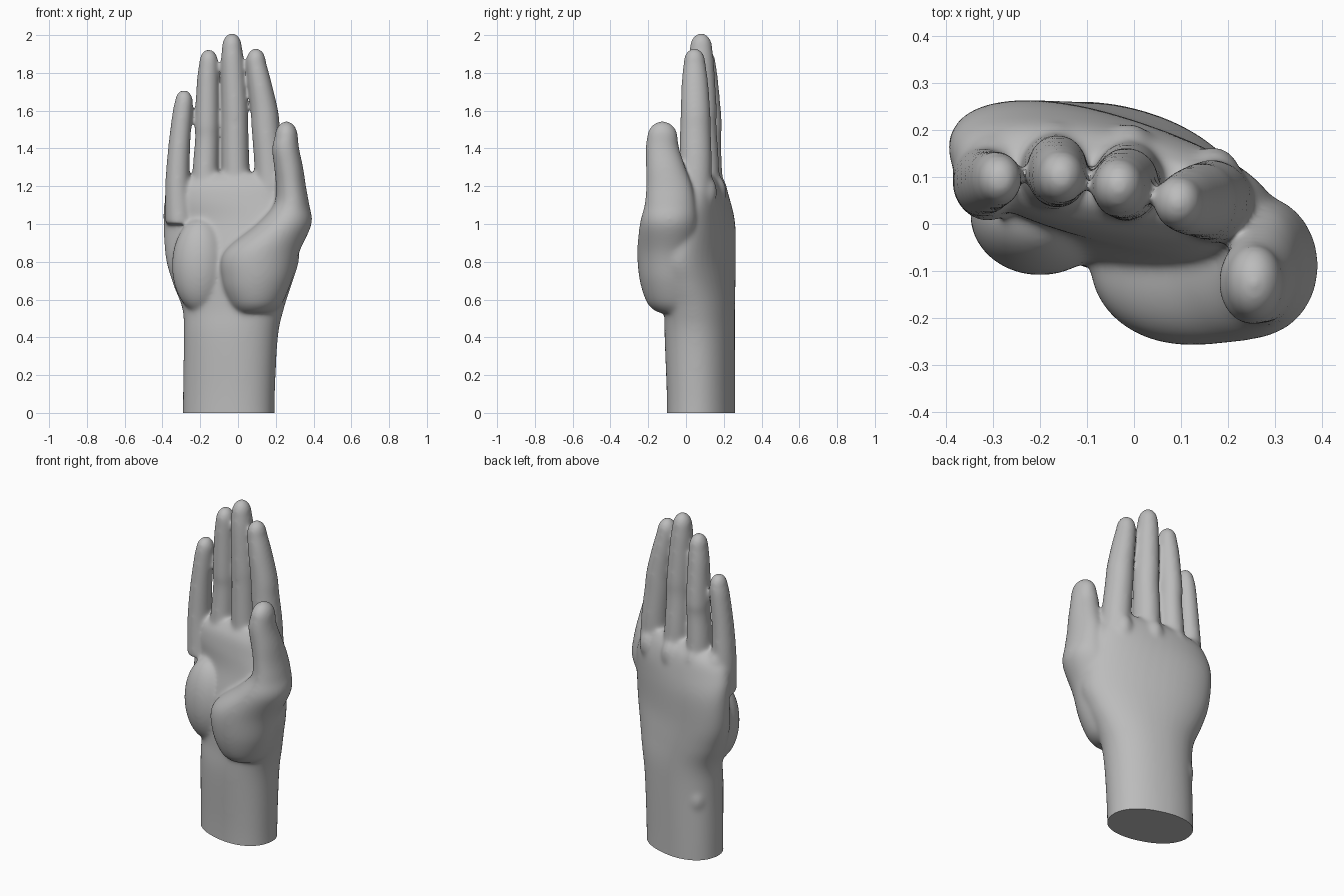
import bpy, bmesh
from math import cos, sin, pi, radians, copysign
from mathutils import Matrix, Vector

cube = bpy.data.objects.get("Cube")
if cube:
    bpy.data.objects.remove(cube, do_unlink=True)

skin = bpy.data.materials.new("plain grey")
skin.use_nodes = True
grey = (0.5, 0.5, 0.5, 1)
skin.diffuse_color = grey
skin.node_tree.nodes["Principled BSDF"].inputs["Base Color"].default_value = grey

bm = bmesh.new()
SIDES = 40


def blend(a, b, c, d, t):
    """Smooth curve through b and c."""
    return [q + 0.5 * t * (r - p + t * (2 * p - 5 * q + 4 * r - s + t * (3 * (q - r) + s - p)))
            for p, q, r, s in zip(a, b, c, d)]


def loft(stations, power=2.0, steps=6):
    """Closed skin through level ovals: z, x, y, half width, front depth, back depth, turn."""
    n = len(stations)
    rows = []
    for i in range(n - 1):
        quad = [stations[max(0, min(n - 1, i + k))] for k in (-1, 0, 1, 2)]
        rows += [blend(*quad, s / steps) for s in range(steps)]
    rows.append(stations[-1])
    rings = []
    for z, x, y, w, front, back, turn in rows:
        ring = []
        for k in range(SIDES):
            a = 2 * pi * k / SIDES
            u = w * copysign(abs(cos(a)) ** (2 / power), cos(a))
            v = (back if sin(a) > 0 else front) * copysign(abs(sin(a)) ** (2 / power), sin(a))
            c, s = cos(radians(turn)), sin(radians(turn))
            ring.append(bm.verts.new((x + u * c - v * s, y + u * s + v * c, z)))
        rings.append(ring)
    for lo, hi in zip(rings, rings[1:]):
        for k in range(SIDES):
            j = (k + 1) % SIDES
            bm.faces.new((lo[k], lo[j], hi[j], hi[k]))
    bm.faces.new(rings[0][::-1])
    bm.faces.new(rings[-1])


def mound(centre, radii):
    m = Matrix.Translation(centre) @ Matrix.Diagonal(Vector(radii)).to_4x4()
    bmesh.ops.create_uvsphere(bm, u_segments=32, v_segments=20, radius=1, matrix=m)


def digit(stations, tip):
    """Round finger from z, x, y, half width, half depth, with a domed tip."""
    loft([(z, x, y, w, d, d, 0) for z, x, y, w, d in stations])
    z, x, y, w, d = stations[-1]
    mound((x, y, z), (w, d, tip))


# Wrist and palm
loft([(-0.10, -0.05, 0.08, 0.246, 0.172, 0.172, -15),
      (0.10, -0.048, 0.079, 0.246, 0.172, 0.172, -15),
      (0.40, -0.038, 0.073, 0.252, 0.177, 0.177, -15),
      (0.55, -0.026, 0.07, 0.274, 0.17, 0.175, -17),
      (0.68, -0.03, 0.06, 0.325, 0.16, 0.175, -19),
      (0.82, -0.03, 0.055, 0.37, 0.15, 0.168, -20),
      (1.00, -0.04, 0.08, 0.368, 0.13, 0.145, -17),
      (1.12, -0.05, 0.09, 0.345, 0.125, 0.125, -12),
      (1.21, -0.045, 0.085, 0.30, 0.10, 0.105, -10),
      (1.27, 0.01, 0.08, 0.20, 0.06, 0.06, -8)], power=2.2)

# Heel of the palm and wrist bone
mound((-0.2, 0.02, 0.78), (0.15, 0.13, 0.25))
mound((-0.2, 0.18, 0.35), (0.06, 0.06, 0.09))

# Thumb with its fleshy base
digit([(0.53, 0.09, -0.04, 0.10, 0.11),
       (0.58, 0.095, -0.06, 0.14, 0.145),
       (0.70, 0.10, -0.08, 0.185, 0.165),
       (0.85, 0.125, -0.09, 0.20, 0.168),
       (1.00, 0.245, -0.09, 0.145, 0.155),
       (1.10, 0.283, -0.085, 0.095, 0.135),
       (1.20, 0.28, -0.09, 0.08, 0.122),
       (1.30, 0.268, -0.108, 0.077, 0.105),
       (1.40, 0.252, -0.125, 0.072, 0.09),
       (1.46, 0.256, -0.125, 0.062, 0.082)], 0.085)

# Fingers
digit([(1.00, -0.31, 0.09, 0.075, 0.085),
       (1.20, -0.32, 0.09, 0.066, 0.076),
       (1.40, -0.312, 0.09, 0.059, 0.068),
       (1.60, -0.293, 0.095, 0.053, 0.061),
       (1.65, -0.286, 0.095, 0.048, 0.055)], 0.062)
digit([(1.00, -0.17, 0.10, 0.08, 0.09),
       (1.25, -0.172, 0.11, 0.071, 0.083),
       (1.45, -0.164, 0.112, 0.064, 0.074),
       (1.53, -0.163, 0.112, 0.066, 0.079),
       (1.75, -0.16, 0.105, 0.059, 0.067),
       (1.855, -0.155, 0.10, 0.051, 0.058)], 0.072)
digit([(1.00, 0.00, 0.09, 0.08, 0.09),
       (1.30, -0.012, 0.09, 0.074, 0.086),
       (1.52, -0.015, 0.085, 0.07, 0.077),
       (1.62, -0.017, 0.085, 0.07, 0.078),
       (1.85, -0.028, 0.08, 0.062, 0.069),
       (1.935, -0.032, 0.08, 0.054, 0.06)], 0.077)
digit([(1.00, 0.18, 0.04, 0.085, 0.09),
       (1.30, 0.167, 0.05, 0.081, 0.087),
       (1.50, 0.148, 0.05, 0.076, 0.082),
       (1.60, 0.14, 0.05, 0.073, 0.079),
       (1.75, 0.115, 0.047, 0.063, 0.071),
       (1.86, 0.095, 0.045, 0.053, 0.058)], 0.072)

# Knuckles
for x, y in ((-0.3, 0.12), (-0.17, 0.145), (-0.01, 0.14), (0.17, 0.09)):
    mound((x, y, 1.17), (0.06, 0.075, 0.1))

# Fuse the parts into one soft skin
bmesh.ops.recalc_face_normals(bm, faces=bm.faces)
mesh = bpy.data.meshes.new("hand")
bm.to_mesh(mesh)
bm.free()
hand = bpy.data.objects.new("hand", mesh)
bpy.context.collection.objects.link(hand)
fuse = hand.modifiers.new("fuse", 'REMESH')
fuse.mode = 'VOXEL'
fuse.voxel_size = 0.008
soften = hand.modifiers.new("soften", 'SMOOTH')
soften.factor = 0.5
soften.iterations = 40
baked = bpy.data.meshes.new_from_object(hand.evaluated_get(bpy.context.evaluated_depsgraph_get()))
hand.modifiers.clear()

# Flat cut at the wrist
bm = bmesh.new()
bm.from_mesh(baked)
cut = bmesh.ops.bisect_plane(bm, geom=bm.verts[:] + bm.edges[:] + bm.faces[:], dist=1e-5,
                             plane_co=(0, 0, 0), plane_no=(0, 0, -1), clear_outer=True)
rim = [e for e in cut["geom_cut"] if isinstance(e, bmesh.types.BMEdge)]
bmesh.ops.contextual_create(bm, geom=rim)
bmesh.ops.recalc_face_normals(bm, faces=bm.faces)
bm.to_mesh(baked)
bm.free()
hand.data = baked
baked.materials.clear()
baked.materials.append(skin)
bpy.context.view_layer.objects.active = hand
hand.select_set(True)
bpy.ops.object.shade_smooth_by_angle(angle=radians(50))
